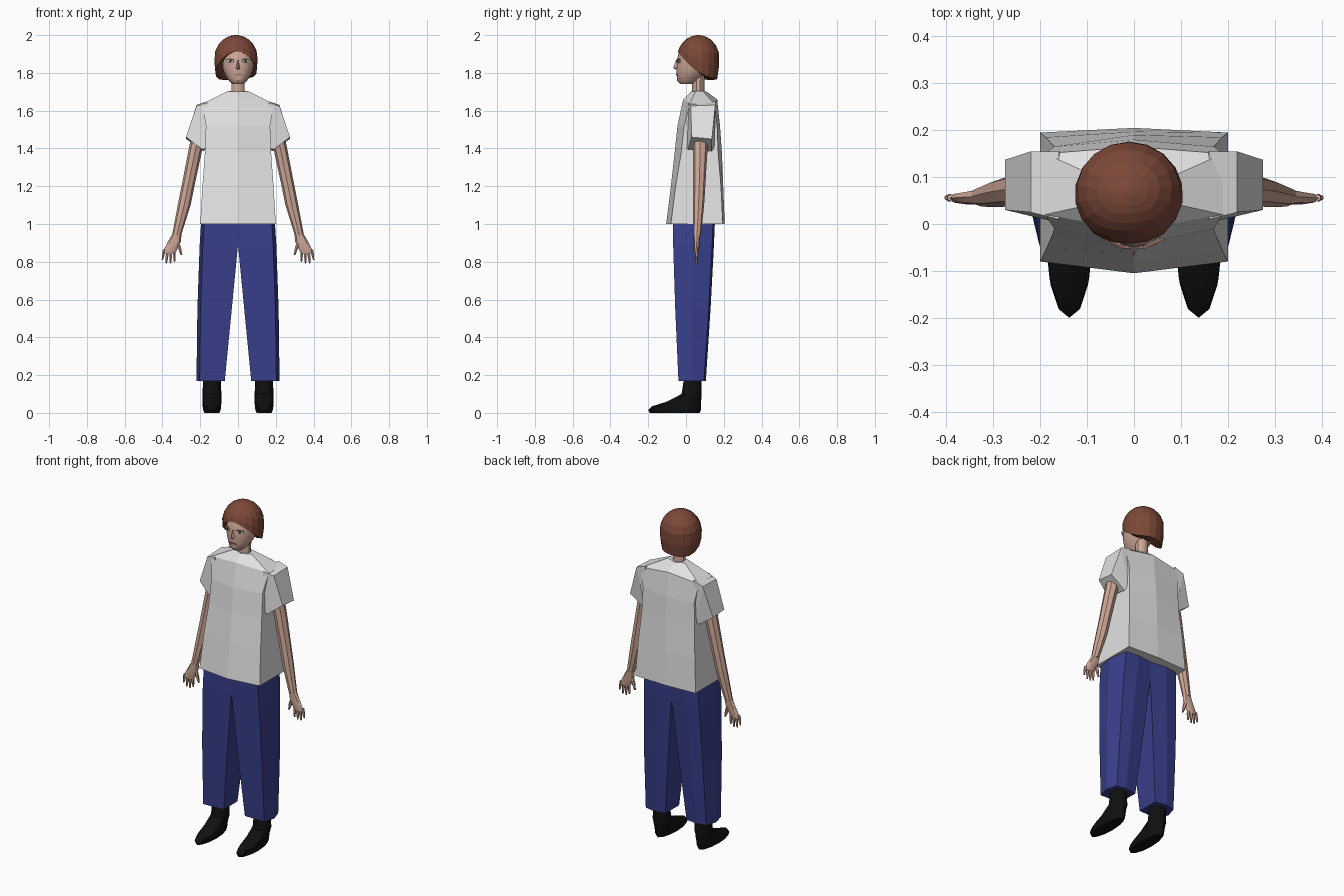
import bpy, bmesh
from math import sin, cos, pi, radians, sqrt

cube = bpy.data.objects.get("Cube")
if cube:
    bpy.data.objects.remove(cube)


def material(name, *rgb):
    m = bpy.data.materials.new(name)
    m.use_nodes = True
    m.diffuse_color = (*rgb, 1)
    m.node_tree.nodes["Principled BSDF"].inputs["Base Color"].default_value = (*rgb, 1)
    return m


skin = material("skin", .62, .39, .31)
hair_brown = material("hair brown", .2, .065, .04)
shirt_white = material("shirt white", .76, .76, .76)
trouser_blue = material("trouser blue", .04, .05, .26)
shoe_black = material("shoe black", .005, .005, .005)
eye_white = material("eye white", .75, .75, .72)
iris_dark = material("iris dark", .04, .05, .05)
lip = material("lip", .32, .15, .12)


def loft(name, rings, mat, mirror=False, smooth=False):
    """Skin equal-length rings of points and cap both ends."""
    bm = bmesh.new()
    rows = [[bm.verts.new(p) for p in ring] for ring in rings]
    n = len(rows[0])
    for low, high in zip(rows, rows[1:]):
        for i in range(n):
            j = (i + 1) % n
            bm.faces.new((low[i], low[j], high[j], high[i]))
    bm.faces.new(rows[0])
    bm.faces.new(rows[-1])
    bmesh.ops.recalc_face_normals(bm, faces=bm.faces)
    mesh = bpy.data.meshes.new(name)
    bm.to_mesh(mesh)
    bm.free()
    mesh.materials.append(mat)
    ob = bpy.data.objects.new(name, mesh)
    bpy.context.collection.objects.link(ob)
    if smooth:
        bpy.ops.object.select_all(action="DESELECT")
        ob.select_set(True)
        bpy.context.view_layer.objects.active = ob
        bpy.ops.object.shade_smooth_by_angle(angle=radians(35))
    if mirror:
        ob.modifiers.new("Mirror", "MIRROR").use_axis[0] = True
        ob.modifiers["Mirror"].use_mirror_merge = False
    return ob


def oval(x, y, z, rx, ry, n=10):
    """Horizontal ring."""
    return [(x + rx * sin(2 * pi * i / n), y - ry * cos(2 * pi * i / n), z) for i in range(n)]


def both(half):
    """Complete a half ring whose first and last points lie on x = 0."""
    return half + [(-x, y, z) for x, y, z in half[-2:0:-1]]


def shirt_ring(z, front, side_front, side_back, back, width, drop=0):
    return both([(0, front, z), (width, side_front, z - drop),
                 (width, side_back, z - drop), (0, back, z)])


def plate(name, x, y, z, w, h, turn, mat, mirror=True):
    """Thin oval plate facing forward, turned around z."""
    rings = []
    for depth in (-.003, .003):
        rings.append([(x + w * cos(a) * cos(turn) - depth * sin(turn),
                       y + w * cos(a) * sin(turn) + depth * cos(turn),
                       z + h * sin(a)) for a in [2 * pi * i / 8 for i in range(8)]])
    loft(name, rings, mat, mirror)


# Shirt body and short sleeves
loft("shirt_body", [
    shirt_ring(1.0, -.105, -.08, .195, .205, .2),
    shirt_ring(1.2, -.08, -.055, .185, .197, .188),
    shirt_ring(1.38, -.06, -.025, .17, .19, .175),
    shirt_ring(1.52, -.045, -.01, .165, .18, .17),
    shirt_ring(1.66, -.015, .02, .15, .165, .19, .025),
    shirt_ring(1.7, .025, .05, .09, .11, .055, -.003)], shirt_white)
loft("sleeves", [
    [(.16, .01, 1.64), (.16, .155, 1.65), (.14, .155, 1.43), (.14, 0, 1.43)],
    [(.22, .025, 1.625), (.22, .155, 1.63), (.17, .15, 1.4), (.17, .005, 1.4)],
    [(.275, .03, 1.46), (.275, .137, 1.45), (.18, .135, 1.385), (.19, .01, 1.395)]],
    shirt_white, mirror=True)


# Trousers: six-sided legs meeting at the crotch
def leg_ring(z, inner, outer, front, back):
    mid = (inner + outer) / 2
    return [(inner, front + .005, z), (outer - .017, front, z), (outer, .03, z),
            (outer - .02, back - .01, z), (mid, back, z), (inner, back - .01, z)]


loft("trouser_legs", [
    leg_ring(1.01, 0, .195, -.07, .153),
    leg_ring(.89, 0, .203, -.068, .148),
    leg_ring(.55, .033, .215, -.057, .13),
    leg_ring(.17, .07, .22, -.04, .105)], trouser_blue, mirror=True)

# Shoes: ankle flowing down to a long toe
shoe = [(.19, .035, .046, .045), (.1, .03, .05, .053), (.06, -.01, .05, .09),
        (.035, -.05, .049, .13), (.015, -.06, .046, .14), (0, -.06, .04, .132)]
loft("shoes", [oval(.138, y, z, rx, ry, 12) for z, y, rx, ry in shoe],
     shoe_black, mirror=True, smooth=True)

# Arms, palms and fingers
arm = [(1.5, .2, .075, .04, .042), (1.38, .228, .075, .036, .038),
       (1.2, .265, .07, .034, .032), (1.1, .285, .066, .034, .03),
       (.94, .325, .058, .024, .021)]
loft("arms", [oval(x, y, z, rx, ry, 8) for z, x, y, rx, ry in arm],
     skin, mirror=True, smooth=True)
palm = [(.95, .323, .058, .023, .019), (.91, .335, .057, .034, .016),
        (.86, .36, .055, .035, .013), (.845, .364, .055, .033, .01)]
loft("palms", [oval(x, y, z, rx, ry, 8) for z, x, y, rx, ry in palm],
     skin, mirror=True, smooth=True)


def finger(name, start, end, r):
    (x, z), (tip_x, tip_z) = start, end
    loft(name, [oval(x, .056, z, r, r, 6),
                oval((x + tip_x) / 2, .056, (z + tip_z) / 2, r, r, 6),
                oval(tip_x, .056, tip_z, r / 2, r / 2, 6)], skin, True, True)


for i, length in enumerate((.06, .07, .068, .05)):
    x = .338 + i * .0175
    finger("finger_%d" % (i + 1), (x, .865), (x + i * .004 - .002, .86 - length), .008)
finger("thumb", (.32, .91), (.299, .835), .01)

# Neck and head
loft("neck", [oval(0, .068, 1.66, .042, .036), oval(0, .065, 1.71, .036, .032),
              oval(0, .065, 1.8, .038, .035)], skin, smooth=True)
head = [(1.742, .005, .03, .037), (1.76, .01, .05, .058), (1.79, .025, .068, .074),
        (1.82, .035, .08, .085), (1.86, .045, .087, .094), (1.9, .053, .088, .094),
        (1.95, .055, .075, .075), (1.975, .06, .045, .05)]
loft("head", [oval(0, y, z, rx, ry, 16) for z, y, rx, ry in head], skin, smooth=True)
loft("nose", [[(-.004, -.04, 1.87), (.004, -.04, 1.87), (0, -.053, 1.868)],
              [(-.015, -.04, 1.824), (.015, -.04, 1.824), (0, -.068, 1.826)],
              [(-.01, -.035, 1.815), (.01, -.035, 1.815), (0, -.05, 1.816)]], skin)

# Eyes, brows and mouth
slope = radians(24)
plate("eye_whites", .042, -.039, 1.862, .021, .009, slope, eye_white)
plate("irises", .041, -.042, 1.862, .008, .008, slope, iris_dark)
plate("upper_lids", .042, -.041, 1.872, .023, .003, slope, lip)
plate("mouth", 0, -.049, 1.789, .024, .004, 0, lip, mirror=False)


# Hair: a dome whose lower edge rises from the nape to the forehead
def hair_ring(t, inset=0):
    ring, n = [], 18
    for i in range(n):
        a = 2 * pi * i / n
        edge = 1.77 + .145 * ((1 + cos(a)) / 2) ** 2 + .015 * min(0, sin(a))
        z = edge + (2 - edge) * sin(t * pi / 2)
        rise = (z - 1.88) / (.12 if z > 1.88 else .25)
        r = sqrt(max(.006, 1 - rise * rise)) - inset
        ring.append((-.011 + .116 * r * sin(a), .065 - .112 * r * cos(a), z))
    return ring


loft("hair", [hair_ring(0, .28), hair_ring(0)]
     + [hair_ring(t) for t in (.2, .4, .55, .7, .82, .92, 1)], hair_brown)
